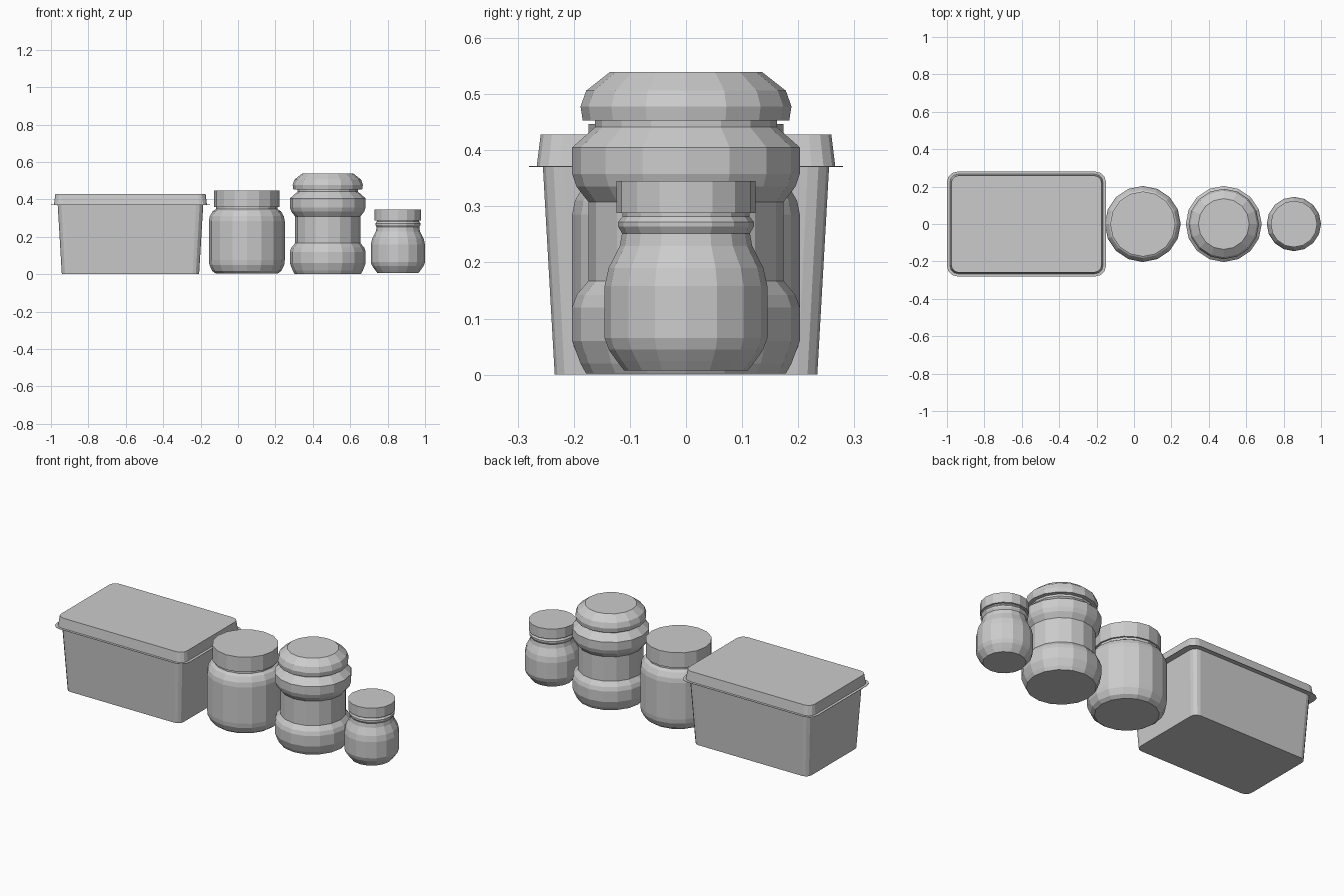
import bpy, bmesh
from math import sin, cos, pi

SIDES = 16


def loft(name, rings):
    """Skin equal-length point rings and cap both ends."""
    bm = bmesh.new()
    loops = [[bm.verts.new(p) for p in ring] for ring in rings]
    for a, b in zip(loops, loops[1:]):
        n = len(a)
        for i in range(n):
            j = (i + 1) % n
            bm.faces.new((a[i], a[j], b[j], b[i]))
    bm.faces.new(loops[0][::-1])
    bm.faces.new(loops[-1])
    mesh = bpy.data.meshes.new(name)
    bm.to_mesh(mesh)
    bm.free()
    obj = bpy.data.objects.new(name, mesh)
    bpy.context.collection.objects.link(obj)
    return obj


def circle(cx, r, z):
    return [(cx + r * cos(2 * pi * i / SIDES), r * sin(2 * pi * i / SIDES), z)
            for i in range(SIDES)]


def lathe(name, cx, profile):
    return loft(name, [circle(cx, r, z) for r, z in profile])


def rounded_rect(cx, hx, hy, rad, z, seg=3):
    pts = []
    for k, (sx, sy) in enumerate([(1, 1), (-1, 1), (-1, -1), (1, -1)]):
        for i in range(seg + 1):
            a = (k + i / seg) * pi / 2
            pts.append((cx + sx * (hx - rad) + rad * cos(a),
                        sy * (hy - rad) + rad * sin(a), z))
    return pts


# Storage tub with tapered walls
BX = -0.575
loft("tub_body", [rounded_rect(BX, 0.367, 0.234, 0.035, 0),
                  rounded_rect(BX, 0.389, 0.255, 0.038, 0.37)])

# Tub lid with a thin flat flange around its foot
loft("tub_lid", [rounded_rect(BX, 0.425, 0.280, 0.055, 0.370),
                 rounded_rect(BX, 0.425, 0.280, 0.055, 0.372),
                 rounded_rect(BX, 0.409, 0.266, 0.042, 0.372),
                 rounded_rect(BX, 0.402, 0.259, 0.040, 0.428)])

# Medium jar
lathe("medium_jar_body", 0.047, [
    (0.165, 0.003), (0.185, 0.018), (0.200, 0.05), (0.203, 0.075),
    (0.203, 0.285), (0.198, 0.31), (0.182, 0.337), (0.165, 0.348),
    (0.165, 0.362)])
lathe("medium_jar_lid", 0.047, [(0.174, 0.360), (0.174, 0.447)])

# Large waisted jar
lathe("large_jar_body", 0.48, [
    (0.178, 0.002), (0.188, 0.02), (0.203, 0.06), (0.203, 0.12),
    (0.195, 0.142), (0.174, 0.167), (0.174, 0.308), (0.195, 0.335),
    (0.203, 0.358), (0.203, 0.405), (0.162, 0.441), (0.162, 0.455)])
lathe("large_jar_lid", 0.48, [
    (0.184, 0.453), (0.188, 0.478), (0.178, 0.506), (0.136, 0.539)])

# Small jar with a beaded neck
lathe("small_jar_body", 0.855, [
    (0.110, 0.007), (0.123, 0.024), (0.138, 0.045), (0.145, 0.065),
    (0.145, 0.158), (0.138, 0.19), (0.118, 0.229), (0.114, 0.252),
    (0.121, 0.264), (0.121, 0.272), (0.113, 0.282), (0.113, 0.290)])
lathe("small_jar_lid", 0.855, [(0.124, 0.288), (0.124, 0.345)])
